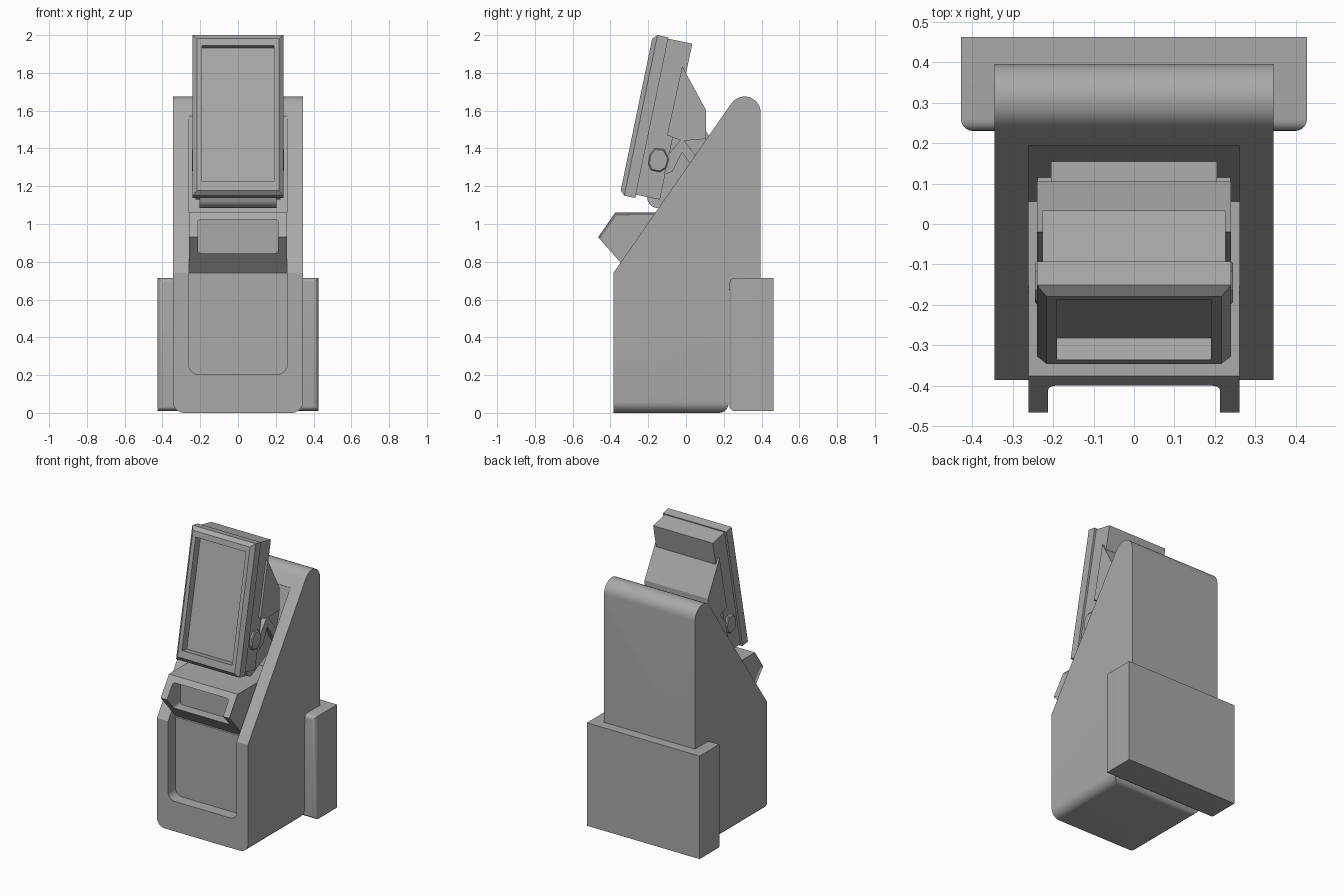
import bpy
import bmesh
from math import sin, cos, radians

if "Cube" in bpy.data.objects:
    bpy.data.objects.remove(bpy.data.objects["Cube"])

# One flat colour for the whole model
grey = bpy.data.materials.new("plain_grey")
grey.use_nodes = True
grey.diffuse_color = (0.4, 0.4, 0.4, 1)
grey.node_tree.nodes["Principled BSDF"].inputs["Base Color"].default_value = (0.4, 0.4, 0.4, 1)


def arc(cx, cy, r, start, end, steps=8):
    angles = [radians(start + (end - start) * i / steps) for i in range(steps + 1)]
    return [(cx + r * cos(a), cy + r * sin(a)) for a in angles]


def round_rect(half, low, high, r_low, r_high):
    """Outline with separately rounded lower and upper corners."""
    pts = []
    for sx, z, r, start in ((1, high, r_high, 0), (-1, high, r_high, 90),
                            (-1, low, r_low, 180), (1, low, r_low, 270)):
        if r == 0:
            pts.append((sx * half, z))
        else:
            cz = z - r if z == high else z + r
            pts += arc(sx * (half - r), cz, r, start, start + 90, 6)
    return pts


def prism(name, pts, axis, low, high):
    """Extrude a (y, z) outline along x, or an (x, z) outline along y."""
    bm = bmesh.new()
    place = (lambda p, d: (d, p[0], p[1])) if axis == "x" else (lambda p, d: (p[0], d, p[1]))
    ends = [[bm.verts.new(place(p, d)) for p in pts] for d in (low, high)]
    for ring in ends:
        bm.faces.new(ring)
    n = len(pts)
    for i in range(n):
        j = (i + 1) % n
        bm.faces.new((ends[0][i], ends[0][j], ends[1][j], ends[1][i]))
    bmesh.ops.recalc_face_normals(bm, faces=bm.faces)
    mesh = bpy.data.meshes.new(name)
    bm.to_mesh(mesh)
    bm.free()
    mesh.materials.append(grey)
    obj = bpy.data.objects.new(name, mesh)
    bpy.context.collection.objects.link(obj)
    return obj


def edit(obj, action):
    bm = bmesh.new()
    bm.from_mesh(obj.data)
    action(bm)
    bm.to_mesh(obj.data)
    bm.free()


def bevel_edges(obj, rule, width, segments):
    def action(bm):
        edges = [e for e in bm.edges if all(rule(v.co) for v in e.verts)]
        bmesh.ops.bevel(bm, geom=edges, offset=width, segments=segments,
                        profile=0.5, affect="EDGES")
    edit(obj, action)


def select_only(obj):
    bpy.ops.object.select_all(action="DESELECT")
    obj.select_set(True)
    bpy.context.view_layer.objects.active = obj


def boolean(obj, tool, operation="DIFFERENCE"):
    mod = obj.modifiers.new("cut", "BOOLEAN")
    mod.operation, mod.object, mod.solver = operation, tool, "EXACT"
    tool.hide_render = True
    select_only(obj)
    bpy.ops.object.modifier_apply(modifier=mod.name)
    bpy.data.objects.remove(tool)


def smooth(obj):
    select_only(obj)
    bpy.ops.object.shade_smooth_by_angle(angle=radians(30))


# Cabinet: sloped side profile, rounded lower corners, recessed front
profile = [(-0.385, 0), *arc(0.175, 0.05, 0.05, -90, 0, 6), (0.225, 0.65), (0.395, 0.65),
           *arc(0.31, 1.59, 0.085, 0, 145, 12), (-0.385, 0.74)]
cabinet = prism("cabinet", profile, "x", -0.345, 0.345)
boolean(cabinet, prism("corner_tool", round_rect(0.345, 0, 1.8, 0.06, 0), "y", -0.6, 0.6),
        "INTERSECT")
recess = [(-0.6, 0), (-0.305, 0), (-0.305, 0.74), (0.05, 1.04), (0.195, 1.57),
          (0.15, 1.7), (-0.6, 1.7)]
recess_tool = prism("recess_tool", recess, "x", -0.4, 0.4)
boolean(recess_tool, prism("outline_tool", round_rect(0.26, 0.205, 1.75, 0.05, 0),
                           "y", -0.7, 0.6), "INTERSECT")
boolean(cabinet, recess_tool)
smooth(cabinet)

# Rear housing, with softened front and side edges
rear = prism("rear_housing", round_rect(0.427, 0.01, 0.715, 0, 0), "y", 0.23, 0.462)
bevel_edges(rear, lambda c: c.y < 0.3 and c.z > 0.0, 0.028, 5)
smooth(rear)

# Angled tray below the screen, with inset cheeks and a front opening
tray = prism("tray", [(-0.375, 1.06), (-0.465, 0.93), (-0.29, 0.733), (0.055, 1.03),
                      (0.055, 1.06)], "x", -0.26, 0.26)
edit(tray, lambda bm: bmesh.ops.inset_individual(
    bm, faces=[f for f in bm.faces if abs(f.normal.x) > 0.9], thickness=0.016, depth=-0.008))
boolean(tray, prism("opening_tool", round_rect(0.213, 0.845, 1.025, 0.02, 0.02),
                    "y", -0.6, -0.32))

# Screen: chamfered bezel with sunken glass, and a thick back, both tilted
bezel = prism("screen_bezel", round_rect(0.24, -0.026, 0.842, 0, 0), "y", 0, 0.083)
bevel_edges(bezel, lambda c: c.y < 0.01, 0.024, 1)
boolean(bezel, prism("glass_tool", round_rect(0.19, 0.046, 0.78, 0, 0), "y", -0.1, 0.055))
back = prism("screen_back", round_rect(0.226, -0.008, 0.835, 0, 0), "y", 0.08, 0.213)
for part in (bezel, back):
    part.location = (0, -0.345, 1.18)
    part.rotation_euler.x = -radians(11.7)

# Hump behind the screen
hump = prism("rear_hump", [(-0.1, 1.47), (-0.02, 1.835), (0.105, 1.605), (0.105, 1.45),
                           (-0.02, 1.44)], "x", -0.24, 0.24)

# Neck joining the screen to the cabinet
neck = prism("neck", [(-0.215, 1.16), *arc(-0.15, 1.14, 0.055, 180, 270, 5), (0.09, 1.2),
                      (0.155, 1.42), (0.1, 1.5), (-0.08, 1.48)], "x", -0.205, 0.205)
smooth(neck)

# Side arms and pivot knobs
arm = [(-0.115, 1.26), (-0.1, 1.36), (-0.02, 1.455), (0.145, 1.24), (0.1, 1.2),
       (-0.02, 1.38), (-0.07, 1.28)]
knob = [(-0.2, 1.32), (-0.19, 1.37), (-0.165, 1.4), (-0.115, 1.395), (-0.09, 1.345),
        (-0.105, 1.295), (-0.14, 1.275), (-0.185, 1.285)]
for side, label in ((1, "left"), (-1, "right")):
    prism(label + "_arm", arm, "x", *sorted((side * 0.2, side * 0.238)))
    pivot = prism(label + "_knob", knob, "x", *sorted((side * 0.2, side * 0.244)))
    bevel_edges(pivot, lambda c: abs(c.x) > 0.23, 0.006, 1)
